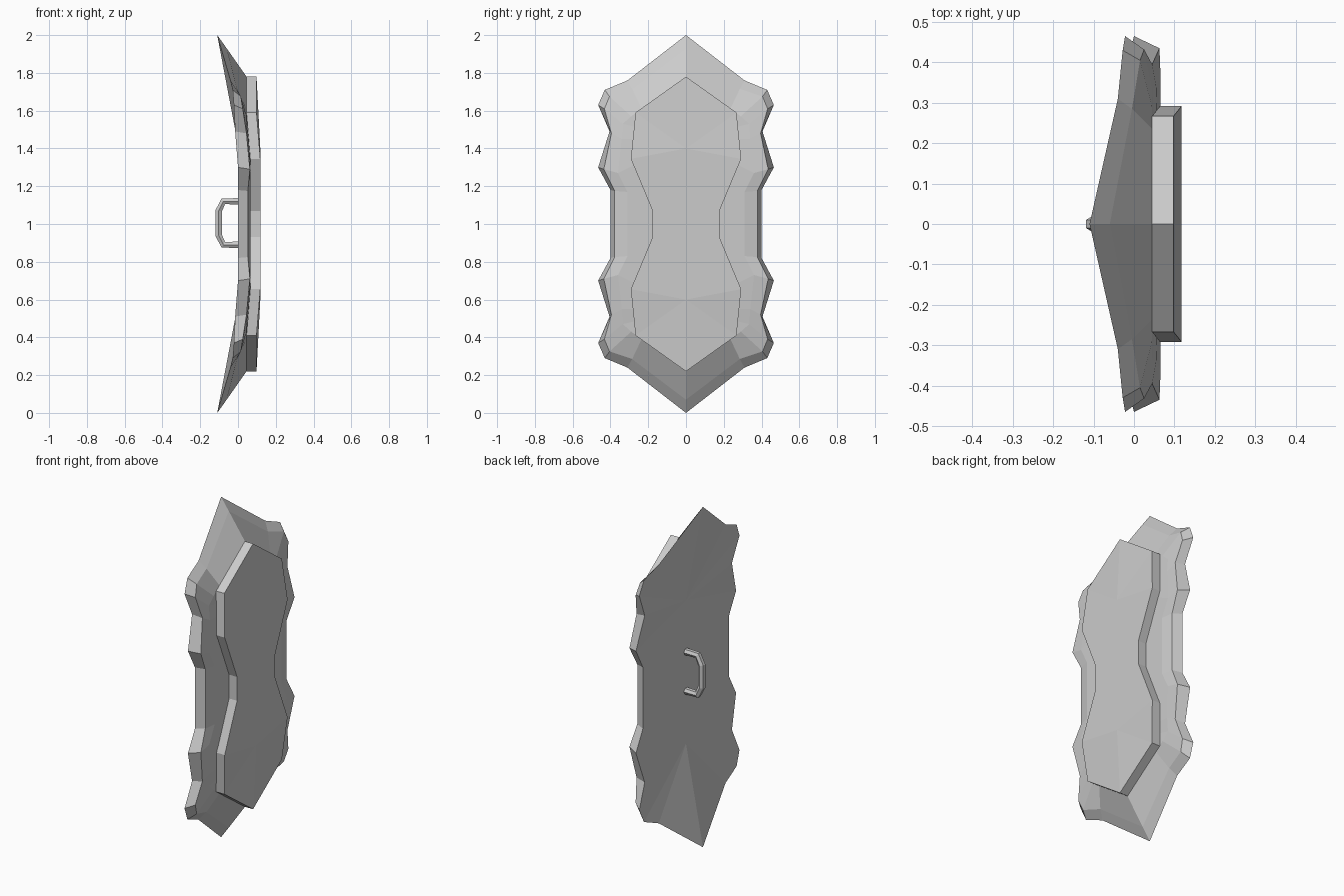
import bpy, bmesh

if "Cube" in bpy.data.objects:
    bpy.data.objects.remove(bpy.data.objects["Cube"])


def quarter_shell(name, rings, split, back_c, front_c):
    """Closed shell from one quarter: rings of (x, y, height above middle) run from
    the top tip to the mid height; both faces are fanned to a centre point."""
    bm = bmesh.new()
    faces = []
    for a, b in zip(rings, rings[1:]):
        for i in range(len(a) - 1):
            faces.append([a[i], a[i + 1], b[i + 1], b[i]])
    for ring, (cx, ch) in ((rings[0], back_c), (rings[-1], front_c)):
        c, o = (cx, 0, ch), (cx, 0, 0)
        for i in range(split):
            faces.append([ring[i], ring[i + 1], c])
        faces.append(ring[split:] + [o, c])
    # repeat the quarter left/right and up/down
    for sy in (1, -1):
        for sz in (1, -1):
            for f in faces:
                bm.faces.new([bm.verts.new((x, y * sy, 1 + h * sz)) for x, y, h in f])
    bmesh.ops.remove_doubles(bm, verts=bm.verts[:], dist=0.0005)
    bmesh.ops.recalc_face_normals(bm, faces=bm.faces[:])
    me = bpy.data.meshes.new(name)
    bm.to_mesh(me)
    bm.free()
    ob = bpy.data.objects.new(name, me)
    bpy.context.collection.objects.link(ob)
    return ob


# shield body: back edge, bevel ridge, inner ridge
back_edge = [(-.11, 0, 1), (-.04, .31, .76), (-.028, .43, .71), (-.022, .465, .63),
             (-.015, .405, .49), (0, .465, .30), (0, .40, .18), (0, .40, 0)]
ridge = [(-.06, 0, .93), (-.005, .285, .715), (.015, .405, .675), (.025, .432, .61),
         (.045, .395, .48), (.063, .435, .29), (.052, .378, .175), (.052, .378, 0)]
inner = [(.045, 0, .78), (.045, .235, .61), (.045, .29, .57), (.045, .335, .53),
         (.055, .34, .45), (.066, .36, .27), (.066, .31, .17), (.066, .31, 0)]
quarter_shell("shield_body", [back_edge, ridge, inner], 5, (0, .42), (.066, .45))

# raised front plate
plate = [(.045, 0, .78), (.045, .267, .59), (.065, .292, .345), (.065, .177, .07), (.065, .177, 0)]
plate_front = [(x + .053, y, h) for x, y, h in plate]
quarter_shell("front_plate", [plate, plate_front], 2, (.065, .4), (.118, .4))

# grip on the back: six-sided tube along a bent path
cu = bpy.data.curves.new("grip", 'CURVE')
cu.dimensions = '3D'
cu.bevel_depth = .02
cu.bevel_resolution = 1
cu.use_fill_caps = True
path = [(.01, 1.12), (-.078, 1.12), (-.102, 1.07), (-.102, .94), (-.078, .89), (.01, .89)]
sp = cu.splines.new('POLY')
sp.points.add(len(path) - 1)
for p, (x, z) in zip(sp.points, path):
    p.co = (x, 0, z, 1)
sp.use_smooth = False
grip = bpy.data.objects.new("grip", cu)
bpy.context.collection.objects.link(grip)
